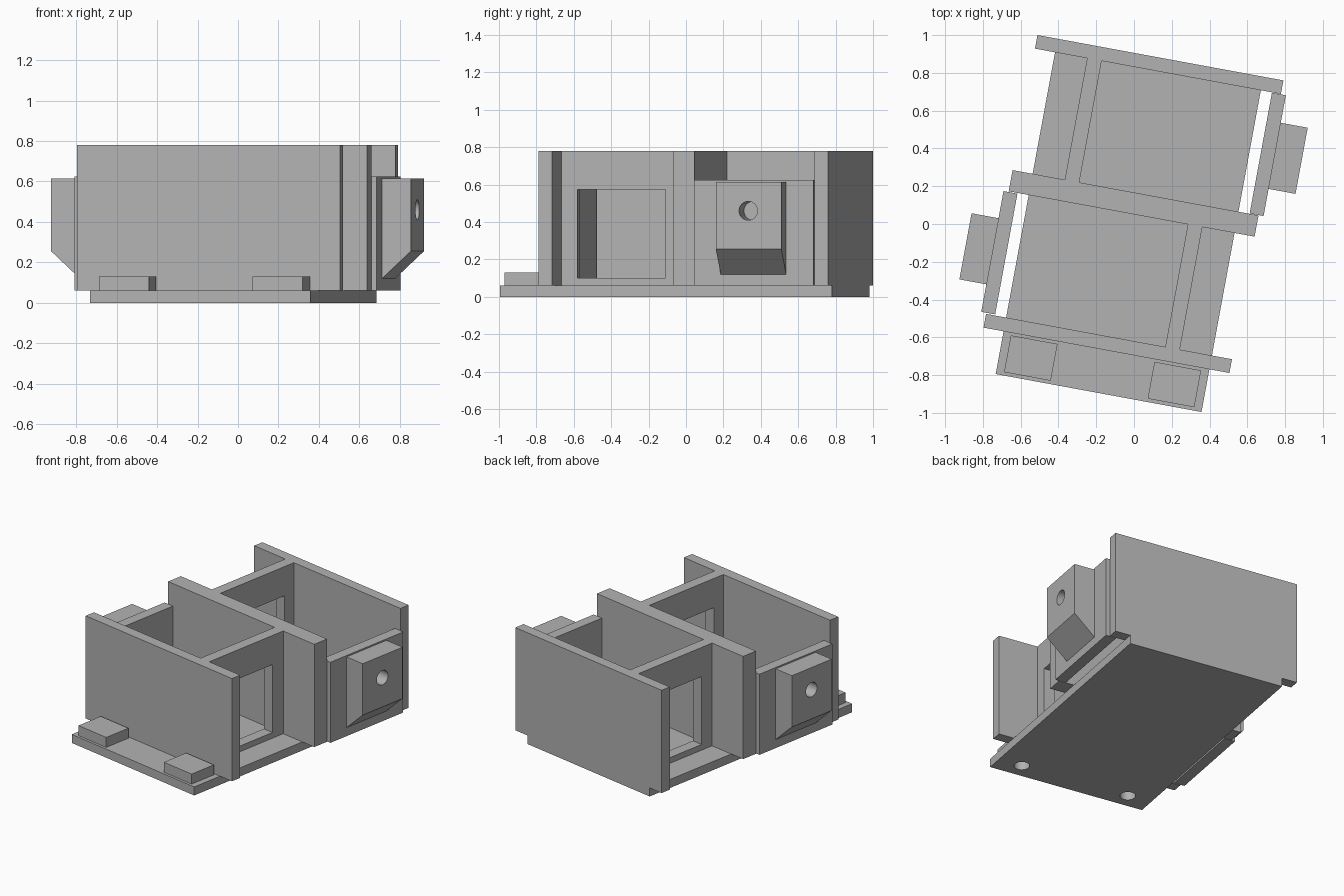
import bpy, bmesh, math
from mathutils import Matrix, Vector

if "Cube" in bpy.data.objects:
    bpy.data.objects.remove(bpy.data.objects["Cube"])

grey = bpy.data.materials.new("plain grey")
grey.use_nodes = True
colour = (0.448, 0.448, 0.448, 1)
grey.diffuse_color = colour
grey.node_tree.nodes["Principled BSDF"].inputs["Base Color"].default_value = colour

TURN = math.radians(-10.45)      # whole model stands turned on the ground
CX, CY = -0.022, 0.106           # centre of the half-turn symmetry
FLOOR, TOP = 0.06, 0.78


def finish(name, bm):
    bmesh.ops.recalc_face_normals(bm, faces=bm.faces[:])
    mesh = bpy.data.meshes.new(name)
    bm.to_mesh(mesh)
    bm.free()
    mesh.materials.append(grey)
    ob = bpy.data.objects.new(name, mesh)
    ob.rotation_euler.z = TURN
    bpy.context.collection.objects.link(ob)
    return ob


def box(name, x, y, z):
    """Box from three ranges."""
    bm = bmesh.new()
    bmesh.ops.create_cube(bm, size=1)
    size = Vector([abs(r[1] - r[0]) for r in (x, y, z)])
    mid = Vector([(r[0] + r[1]) / 2 for r in (x, y, z)])
    bmesh.ops.scale(bm, vec=size, verts=bm.verts[:])
    bmesh.ops.translate(bm, vec=mid, verts=bm.verts[:])
    return finish(name, bm)


def rod(name, centre, depth, along_x=False):
    bm = bmesh.new()
    spin = Matrix.Rotation(math.pi / 2, 4, 'Y') if along_x else Matrix()
    bmesh.ops.create_cone(bm, cap_ends=True, segments=32, radius1=0.05, radius2=0.05,
                          depth=depth, matrix=Matrix.Translation(centre) @ spin)
    return finish(name, bm)


def cut(ob, cutter):
    mod = ob.modifiers.new("cut", 'BOOLEAN')
    mod.operation, mod.solver, mod.object = 'DIFFERENCE', 'EXACT', cutter
    bpy.context.view_layer.objects.active = ob
    bpy.ops.object.modifier_apply(modifier=mod.name)


def drop(cutter):
    bpy.data.objects.remove(cutter)


def prism(name, profile, y):
    """Extrude an x-z outline along y."""
    bm = bmesh.new()
    face = bm.faces.new([bm.verts.new((px, y[0], pz)) for px, pz in profile])
    ext = bmesh.ops.extrude_face_region(bm, geom=[face])
    verts = [v for v in ext["geom"] if isinstance(v, bmesh.types.BMVert)]
    bmesh.ops.translate(bm, verts=verts, vec=(0, y[1] - y[0], 0))
    return finish(name, bm)


# Base plate and the three cross walls
base = box("base_plate", (CX - 0.554, CX + 0.554), (-0.914, 0.891), (0, FLOOR))
parts = [base]
for name, y in (("front_wall", (-0.684, -0.61)), ("middle_wall", (0.05, 0.164)),
                ("back_wall", (0.818, 0.891))):
    parts.append(box(name, (CX - 0.662, CX + 0.662), y, (FLOOR, TOP)))

# Front pads with round sockets from below
for side, s in (("right", -1), ("left", 1)):
    pad = box(side + "_pad", (CX + s * 0.261, CX + s * 0.512), (-0.896, -0.698), (FLOOR, 0.13))
    socket = rod("socket_cutter", (CX + s * 0.387, -0.802, 0.04), 0.12)
    cut(base, socket)
    cut(pad, socket)
    drop(socket)
    parts.append(pad)

# Each room has a side panel with a bored block, and a windowed wall opposite
for room, s in (("back", 1), ("front", -1)):
    def xs(*v): return [CX + s * a for a in v]
    def ys(*v): return [CY + s * a for a in v]
    panel = box(room + "_side_panel", xs(0.614, 0.689), ys(0.06, 0.71), (FLOOR, 0.625))

    inner, outer = xs(0.689, 0.834)
    block = prism(room + "_block", [(inner, 0.12), (outer, 0.255), (outer, 0.615), (inner, 0.615)],
                  ys(0.206, 0.562))
    bore = rod("bore_cutter", (xs(0.8)[0], ys(0.382)[0], 0.46), 0.24, along_x=True)
    cut(block, bore)
    drop(bore)

    wall = box(room + "_window_wall", xs(-0.303, -0.381), ys(0.055, 0.717), (FLOOR, TOP))
    window = box("window_cutter", xs(-0.2, -0.5), ys(0.152, 0.63), (0.1, 0.575))
    cut(wall, window)
    drop(window)
    parts += [panel, block, wall]

# Flat faces, with only the round bores smoothed
bpy.ops.object.select_all(action='DESELECT')
for ob in parts:
    ob.select_set(True)
bpy.context.view_layer.objects.active = base
bpy.ops.object.shade_smooth_by_angle(angle=math.radians(30))
